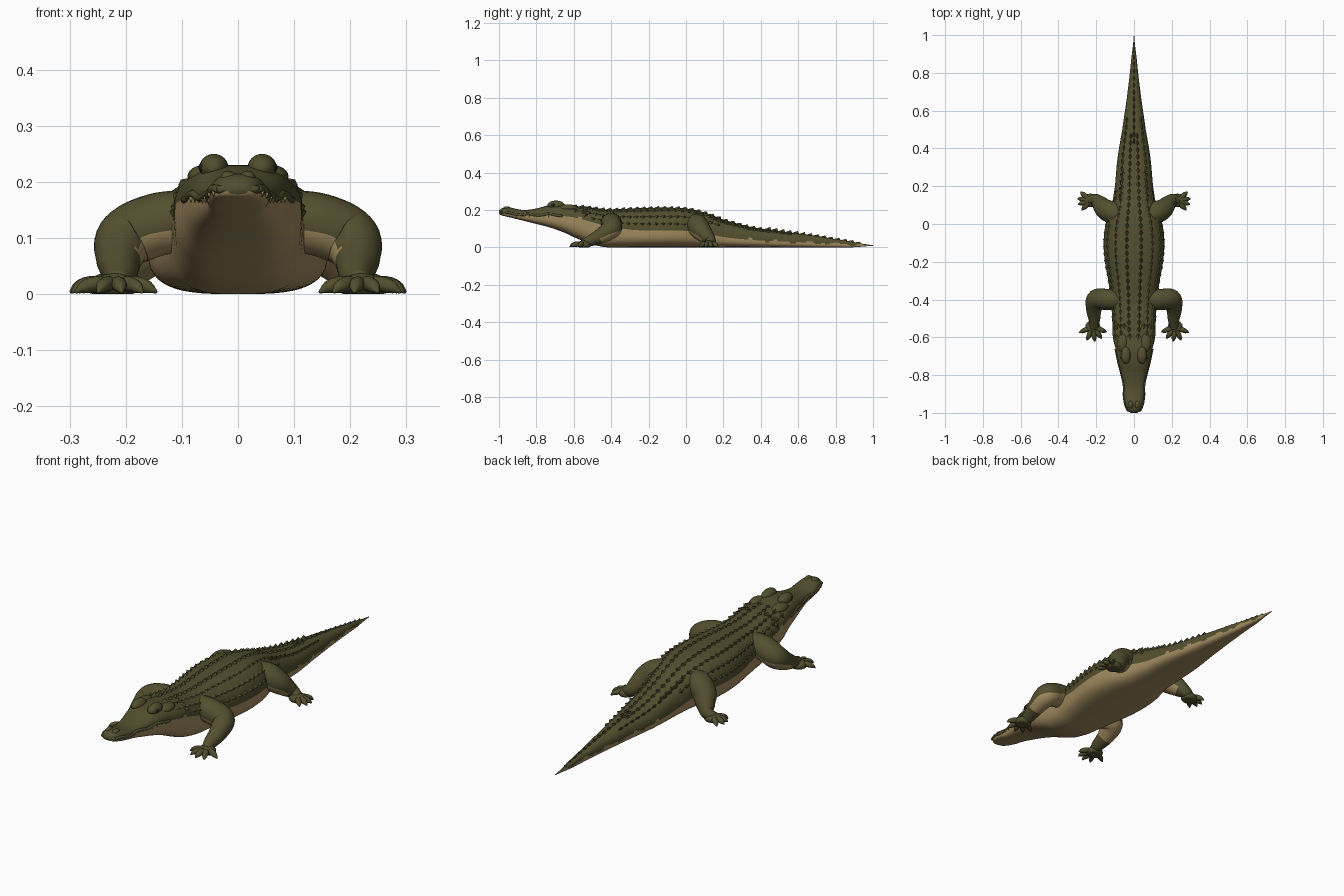
import bpy, bmesh, math
from mathutils import Vector

if "Cube" in bpy.data.objects:
    bpy.data.objects.remove(bpy.data.objects["Cube"])


def material(name, rgb):
    m = bpy.data.materials.new(name)
    m.use_nodes = True
    m.diffuse_color = (*rgb, 1)
    m.node_tree.nodes["Principled BSDF"].inputs["Base Color"].default_value = (*rgb, 1)
    return m


OLIVE = material("olive hide", (0.085, 0.078, 0.028))
TAN = material("tan belly", (0.36, 0.26, 0.115))
DARK = material("dark eye", (0.015, 0.013, 0.008))


def finish(name, bm, mats, smooth=True):
    bmesh.ops.recalc_face_normals(bm, faces=bm.faces)
    for f in bm.faces:
        f.smooth = smooth
    me = bpy.data.meshes.new(name)
    bm.to_mesh(me)
    bm.free()
    for m in mats:
        me.materials.append(m)
    ob = bpy.data.objects.new(name, me)
    bpy.context.collection.objects.link(ob)
    return ob


def spline(rows, i, t):
    """Catmull-Rom blend of equal length rows, between row i and i + 1."""
    pick = [rows[min(max(i + k, 0), len(rows) - 1)] for k in (-1, 0, 1, 2)]
    return [0.5 * (2 * b + (c - a) * t + (2 * a - 5 * b + 4 * c - d) * t * t
                   + (3 * b - a - 3 * c + d) * t ** 3) for a, b, c, d in zip(*pick)]


def skin(bm, rings):
    """Join rings of points into a capped tube; returns the side faces by ring."""
    vr = [[bm.verts.new(p) for p in r] for r in rings]
    n = len(vr[0])
    bands = [[bm.faces.new((a[j], a[(j + 1) % n], b[(j + 1) % n], b[j])) for j in range(n)]
             for a, b in zip(vr, vr[1:])]
    bm.faces.new(vr[0])
    bm.faces.new(vr[-1])
    return bands


# Body outline: y, half width, bottom, widest height, top
BODY = [(-1.0, .018, .178, .188, .198), (-.985, .036, .17, .184, .21),
        (-.95, .049, .162, .18, .215), (-.9, .055, .15, .175, .204),
        (-.86, .054, .14, .172, .2), (-.8, .066, .125, .172, .208),
        (-.73, .084, .107, .172, .226), (-.66, .098, .083, .168, .23),
        (-.6, .112, .055, .16, .222), (-.52, .115, .02, .14, .214),
        (-.42, .12, 0, .112, .203), (-.3, .136, 0, .095, .207),
        (-.2, .154, 0, .09, .211), (-.1, .161, 0, .09, .212),
        (0, .15, 0, .088, .208), (.1, .118, 0, .075, .186),
        (.2, .101, 0, .055, .148), (.35, .087, 0, .04, .108),
        (.5, .062, 0, .032, .086), (.7, .034, 0, .024, .06),
        (.88, .014, 0, .016, .032), (1.0, .001, .008, .01, .012)]


def section(y):
    i = 0
    while i < len(BODY) - 2 and y > BODY[i + 1][0]:
        i += 1
    span = BODY[i + 1][0] - BODY[i][0]
    _, w, b, m, t = spline(BODY, i, (y - BODY[i][0]) / span)
    return max(w, 0.001), max(b, 0), m, t


def surface(y, a):
    w, b, m, t = section(y)
    c, s = math.cos(a), math.sin(a)
    e = 0.82 if s > 0 else 0.62
    h = t - m if s > 0 else m - b
    return Vector((w * math.copysign(abs(c) ** e, c), y,
                   m + h * math.copysign(abs(s) ** e, s)))


# Body, head and tail in one skin, pale below a wavering line
bm = bmesh.new()
N, SEG = 180, 56
skin(bm, [[surface(-1 + 2 * k / N, math.tau * j / SEG) for j in range(SEG)] for k in range(N + 1)])
for f in bm.faces:
    c = f.calc_center_median()
    wave = 0.005 * math.sin(c.y * 41) + 0.003 * math.sin(c.y * 97)
    line = section(c.y)[2] + (wave if c.y > -0.6 else -0.004)
    f.material_index = 1 if c.z < line else 0
finish("body", bm, [OLIVE, TAN])


def tube(bm, path, seg=14, steps=6, flat=1.0):
    """Swept tube through (x, y, z, radius) points."""
    pts = [spline(path, i, k / steps) for i in range(len(path) - 1) for k in range(steps)]
    pts.append(list(path[-1]))
    rings = []
    for i, p in enumerate(pts):
        d = Vector(pts[min(i + 1, len(pts) - 1)][:3]) - Vector(pts[max(i - 1, 0)][:3])
        side = d.cross(Vector((0, 0, 1))).normalized()
        up = side.cross(d).normalized() * flat
        ring = []
        for j in range(seg):
            a = math.tau * j / seg
            q = Vector(p[:3]) + (side * math.cos(a) + up * math.sin(a)) * max(p[3], 0.001)
            ring.append((q.x, q.y, max(q.z, 0)))
        rings.append(ring)
    return skin(bm, rings)


def ball(bm, centre, size):
    made = bmesh.ops.create_uvsphere(bm, u_segments=20, v_segments=12, radius=1)["verts"]
    for v in made:
        v.co = Vector([c + s * k for c, s, k in zip(centre, size, v.co)])
        v.co.z = max(v.co.z, 0)


# Legs: limb path, foot centre, and toe headings in degrees from +x
LEGS = {
    "front": ([(.07, -.4, .13, .055), (.14, -.4, .125, .056), (.198, -.4, .1, .054),
               (.212, -.45, .065, .042), (.21, -.51, .036, .03), (.215, -.55, .02, .022)],
              (.218, -.545, .014), (-160, -128, -98, -66, -22), .078),
    "rear": ([(.06, .04, .12, .058), (.115, .06, .115, .06), (.155, .08, .09, .054),
              (.182, .11, .058, .042), (.205, .13, .034, .03), (.235, .125, .02, .022)],
             (.23, .125, .014), (-48, -18, 8, 40), .07),
}
for label, (path, foot, headings, reach) in LEGS.items():
    for s, side in ((1, "left"), (-1, "right")):
        bm = bmesh.new()
        bands = tube(bm, [(s * x, y, z, r) for x, y, z, r in path], 24, 8)
        bmesh.ops.recalc_face_normals(bm, faces=bm.faces)
        for band in bands[:26]:
            for f in band:
                f.material_index = int(f.normal.z < -0.3 or f.normal.x * s < -0.75)
        finish(f"{label}_leg_{side}", bm, [OLIVE, TAN])

        bm = bmesh.new()
        ball(bm, (s * foot[0], foot[1], foot[2]), (.04, .036, .024))
        for deg in headings:
            d = Vector((s * math.cos(math.radians(deg)), math.sin(math.radians(deg)), 0))
            toe = []
            for k, z, r in ((.1, .016, .014), (.5, .018, .014), (.8, .012, .011), (1, .003, .002)):
                toe.append((s * foot[0] + d.x * reach * k, foot[1] + d.y * reach * k, z, r))
            tube(bm, toe, 8, 3)
        finish(f"{label}_foot_{side}", bm, [OLIVE])


def scute(bm, y, a, length, width, height):
    """Keeled plate standing on the skin at angle a."""
    p = surface(y, a)
    across = (surface(y, a + 0.05) - surface(y, a - 0.05)).normalized()
    along = (surface(y + 0.01, a) - surface(y - 0.01, a)).normalized()
    up = along.cross(across)
    if up.z < 0:
        up = -up
    base = p - up * 0.003
    front, back = base - along * length, base + along * length
    left, right = base - across * width, base + across * width
    peak = base + along * length * 0.55 + up * (height + 0.003)
    v = [bm.verts.new(q) for q in (front, left, back, right, peak)]
    for i in range(4):
        bm.faces.new((v[i], v[(i + 1) % 4], v[4]))
    bm.faces.new(v[:4])


# Rows of back scutes: angle, start, end, height
bm = bmesh.new()
for deg, start, end, height in ((80, -.56, .5, .011), (57, -.58, .3, .01),
                                (33, -.56, .2, .01), (13, -.5, .02, .007)):
    count = round((end - start) / 0.036)
    for k in range(count):
        y = start + (end - start) * k / count
        fade = 1 if y < 0.2 else 1 - (y - 0.2)
        for a in (deg, 180 - deg):
            scute(bm, y, math.radians(a), .021, .013 * fade, height)
finish("back_scutes", bm, [OLIVE], False)

# Tail crests: paired side rows, closing into one row of tall teeth
bm = bmesh.new()
for k in range(22):
    y = 0.14 + k * 0.037
    shrink = 1 - 0.65 * k / 22
    if y < 0.55:
        for a in (52, 128):
            scute(bm, y, math.radians(a), .022, .008, .015 * shrink)
    if y > 0.42:
        scute(bm, y, math.pi / 2, .022, .007, .021 * shrink)
finish("tail_crest", bm, [OLIVE], False)

# Neck plates
bm = bmesh.new()
for y, angles in ((-.6, (35, 60, 82)), (-.545, (22, 45, 68))):
    for deg in angles:
        for a in (deg, 180 - deg):
            scute(bm, y, math.radians(a), .024, .018, .009)
finish("neck_plates", bm, [OLIVE], False)

# Head details on both sides
lids, eyes, nose, lips, teeth = [bmesh.new() for _ in range(5)]
for s in (1, -1):
    ball(lids, (s * .043, -.695, .225), (.026, .046, .025))
    ball(lids, (s * .06, -.63, .21), (.03, .05, .02))
    ball(eyes, (s * .06, -.708, .226), (.0105, .015, .01))
    ball(nose, (s * .017, -.957, .206), (.015, .022, .014))
    lip = []
    for k in range(13):
        y = -.985 + k * .027
        w, b, m, t = section(y)
        lip.append((s * (w - .002), y, m + .003 + .004 * math.sin(k * 1.5), .007))
    tube(lips, lip, 8, 3)
    for k in range(10):
        y = -.97 + k * .026
        w, b, m, t = section(y)
        tube(teeth, [(s * (w + .001), y, m + .002, .004),
                     (s * (w + .001), y + .002, m - .009, .001)], 6, 1)
tube(lips, [(s * section(-.985)[0], -.985, .186, .007) if s else (0, -1 + .007, .19, .007)
            for s in (-1, 0, 1)], 8, 4)
finish("brow_ridges", lids, [OLIVE])
finish("eyes", eyes, [DARK])
finish("nostril_bumps", nose, [OLIVE])
finish("upper_lip", lips, [OLIVE])
finish("teeth", teeth, [TAN])
